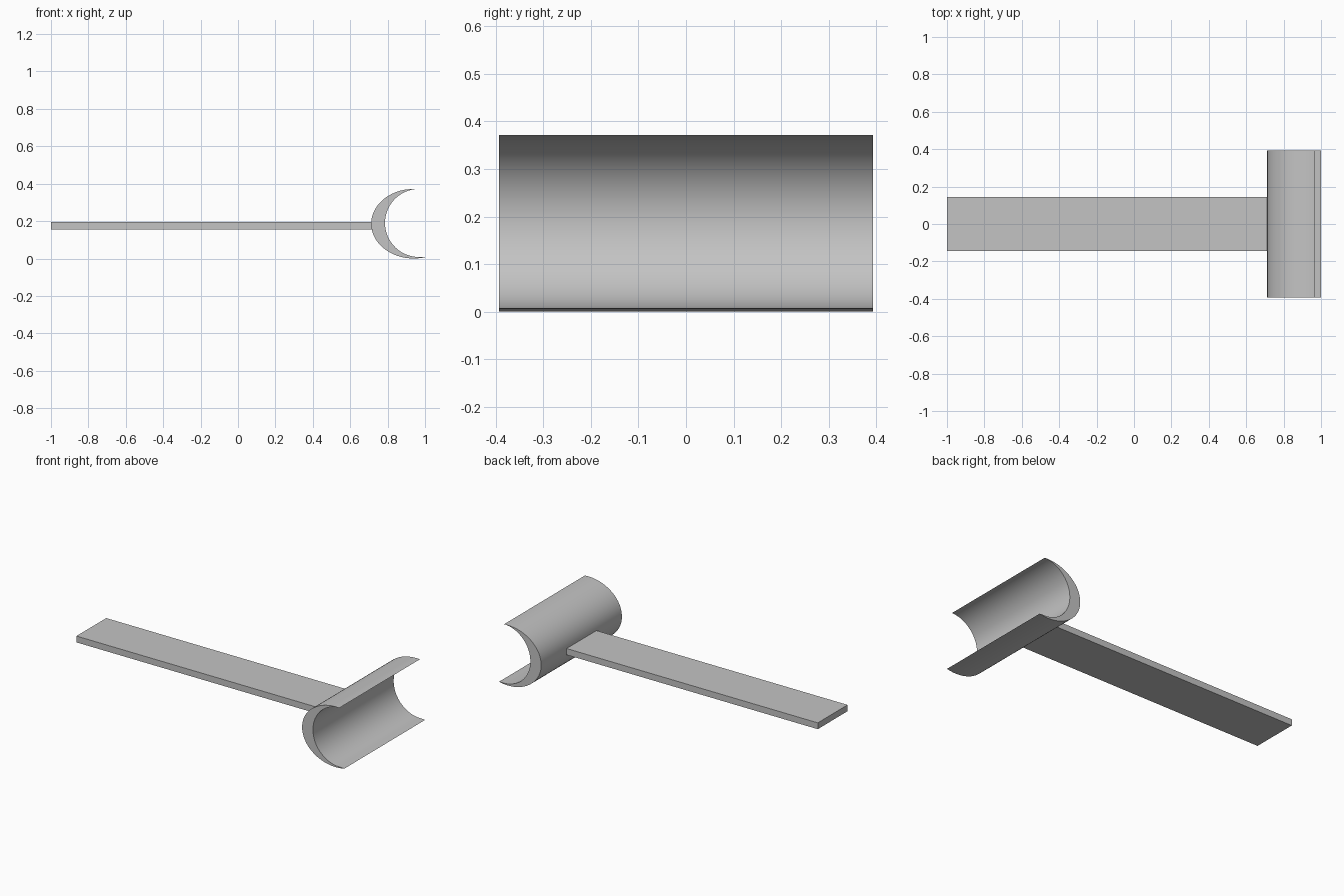
import bpy, bmesh
from math import cos, sin, radians
from mathutils import Vector

cube = bpy.data.objects.get("Cube")
if cube:
    bpy.data.objects.remove(cube, do_unlink=True)

grey = bpy.data.materials.new("plain_grey")
grey.use_nodes = True
colour = (0.55, 0.55, 0.55, 1)
grey.diffuse_color = colour
grey.node_tree.nodes["Principled BSDF"].inputs["Base Color"].default_value = colour


def arc(cx, cz, rx, rz, start, end, steps=32):
    """Points of an elliptical arc in the XZ plane."""
    angles = [radians(start + (end - start) * i / steps) for i in range(steps + 1)]
    return [(cx + rx * cos(a), cz + rz * sin(a)) for a in angles]


def extrude_profile(name, profile, half_width):
    """Closed XZ profile extruded symmetrically along Y."""
    bm = bmesh.new()
    face = bm.faces.new([bm.verts.new((x, -half_width, z)) for x, z in profile])
    grown = bmesh.ops.extrude_face_region(bm, geom=[face], use_keep_orig=True)
    verts = [v for v in grown["geom"] if isinstance(v, bmesh.types.BMVert)]
    bmesh.ops.translate(bm, verts=verts, vec=Vector((0, 2 * half_width, 0)))
    bmesh.ops.recalc_face_normals(bm, faces=bm.faces)
    mesh = bpy.data.meshes.new(name)
    bm.to_mesh(mesh)
    bm.free()
    mesh.materials.append(grey)
    obj = bpy.data.objects.new(name, mesh)
    bpy.context.collection.objects.link(obj)
    return obj


# Flat bar handle
extrude_profile("handle", [(-1, 0.155), (0.72, 0.155), (0.72, 0.194), (-1, 0.194)], 0.145)

# Crescent trough: outer and inner arcs share pointed tips
outer = arc(0.94, 0.186, 0.228, 0.186, 83.7, 285.3)
inner = arc(0.968, 0.19, 0.182, 0.182, 280, 91)
trough = extrude_profile("crescent_trough", outer + inner[1:-1], 0.393)

bpy.ops.object.select_all(action="DESELECT")
trough.select_set(True)
bpy.context.view_layer.objects.active = trough
bpy.ops.object.shade_smooth_by_angle(angle=radians(30))
